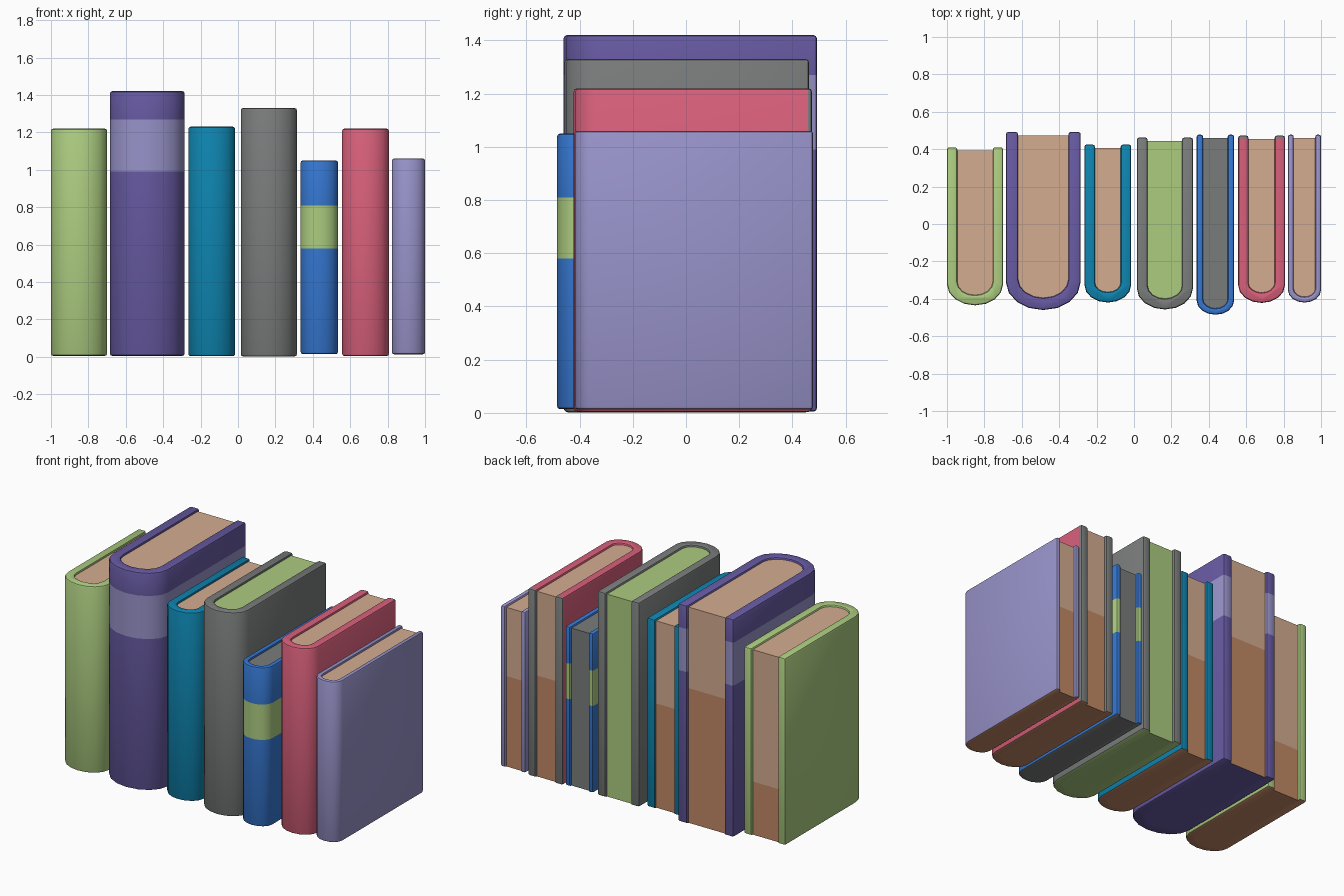
import bpy, bmesh, math
from mathutils import Vector

if "Cube" in bpy.data.objects:
    bpy.data.objects.remove(bpy.data.objects["Cube"])


def linear(c):
    c /= 255
    return c / 12.92 if c < 0.04045 else ((c + 0.055) / 1.055) ** 2.4


COLOURS = {
    "green": (172, 204, 128), "purple": (103, 90, 162), "lavender": (152, 147, 202),
    "teal": (14, 132, 175), "grey": (122, 124, 124), "blue": (53, 119, 209),
    "red": (216, 96, 123), "tan": (213, 172, 145), "brown": (194, 137, 102),
}
MATS = {}
for name, rgb in COLOURS.items():
    MATS[name] = bpy.data.materials.new(name)
    MATS[name].diffuse_color = (*[linear(c) for c in rgb], 1)


def u_shape(hw, front, back, n=8):
    """Outline from right rear, round the spine, to left rear."""
    depth = hw * 0.75
    pts = [(hw, back)]
    for i in range(n + 1):
        a = math.pi * i / n
        pts.append((hw * math.cos(a), front + depth * (1 - math.sin(a))))
    return pts + [(-hw, back)]


def prism(outline, cx, z0, z1):
    bm = bmesh.new()
    lo = [bm.verts.new((cx + x, y, z0)) for x, y in outline]
    hi = [bm.verts.new((cx + x, y, z1)) for x, y in outline]
    n = len(lo)
    for i in range(n):
        j = (i + 1) % n
        bm.faces.new((lo[i], lo[j], hi[j], hi[i]))
    bm.faces.new(lo)
    bm.faces.new(hi)
    bmesh.ops.recalc_face_normals(bm, faces=bm.faces[:])
    return bm, lo


def cut(bm, axis, value):
    no = Vector((0, 0, 0))
    no[axis] = 1
    bmesh.ops.bisect_plane(bm, geom=bm.verts[:] + bm.edges[:] + bm.faces[:],
                           plane_co=no * value, plane_no=no)


def finish(bm, name, rule):
    """Colour each face by rule(centre, normal) and make the object."""
    me = bpy.data.meshes.new(name)
    slots = []
    bm.normal_update()
    for f in bm.faces:
        col = rule(f.calc_center_median(), f.normal)
        if col not in slots:
            slots.append(col)
            me.materials.append(MATS[col])
        f.material_index = slots.index(col)
    bm.to_mesh(me)
    bm.free()
    ob = bpy.data.objects.new(name, me)
    bpy.context.collection.objects.link(ob)
    bpy.ops.object.select_all(action='DESELECT')
    ob.select_set(True)
    bpy.context.view_layer.objects.active = ob
    bpy.ops.object.shade_smooth_by_angle(angle=math.radians(36))


def book(name, x0, x1, y0, y1, z0, h, t, cover, pages, lower, split, under,
         band=None, rear=None):
    cx, hw = (x0 + x1) / 2, (x1 - x0) / 2
    outer = u_shape(hw, y0, y1)
    inner = u_shape(hw - t, y0 + t, y1)

    # Folded cover with rounded rims
    bm, lo = prism(outer + inner[::-1], cx, z0, h)
    low_inner = set(lo[len(outer):])
    edges = [e for e in bm.edges if e.calc_face_angle(0) > math.radians(50)
             and not all(v in low_inner for v in e.verts)]
    bmesh.ops.bevel(bm, geom=edges, offset=0.012, segments=2, profile=0.5,
                    affect='EDGES', clamp_overlap=True)
    if band:
        cut(bm, 2, band[1])
        cut(bm, 2, band[2])
    if rear:
        cut(bm, 1, rear[1])

    def cover_rule(c, n):
        if n.z < -0.9:
            return under
        if band and band[1] < c.z < band[2]:
            return band[0]
        if rear and c.y > rear[1]:
            return rear[0]
        return cover
    finish(bm, name + "_cover", cover_rule)

    # Page block, set back from top and fore edge
    bm, _ = prism(u_shape(hw - t, y0 + t, y1 - 0.018), cx, z0, h - 0.013)
    cut(bm, 2, split)

    def page_rule(c, n):
        if n.z < -0.9:
            return under
        return lower if n.y > 0.5 and c.z < split else pages
    finish(bm, name + "_pages", page_rule)


book("green_book", -1.0, -0.70, -0.435, 0.41, 0.005, 1.22, 0.055,
     "green", "tan", "brown", 0.35, "brown")
book("purple_book", -0.685, -0.285, -0.46, 0.492, 0.005, 1.42, 0.065,
     "purple", "tan", "brown", 0.88, "purple", band=("lavender", 0.99, 1.27))
book("teal_book", -0.265, -0.015, -0.42, 0.425, 0.003, 1.23, 0.056,
     "teal", "tan", "brown", 0.68, "brown")
book("grey_book", 0.015, 0.315, -0.457, 0.462, 0.002, 1.33, 0.058,
     "grey", "green", "green", 0.7, "green")
book("blue_book", 0.335, 0.535, -0.485, 0.478, 0.014, 1.05, 0.034,
     "blue", "grey", "grey", 0.5, "grey", band=("green", 0.58, 0.81))
book("red_book", 0.557, 0.807, -0.422, 0.473, 0.004, 1.22, 0.055,
     "red", "tan", "brown", 0.66, "brown", rear=("grey", 0.458))
book("lavender_book", 0.823, 1.0, -0.42, 0.478, 0.013, 1.06, 0.031,
     "lavender", "tan", "brown", 0.6, "brown")

for m in bpy.data.materials:
    if m.users and not m.is_grease_pencil:
        m.use_nodes = True
        m.node_tree.nodes["Principled BSDF"].inputs["Base Color"].default_value = m.diffuse_color
